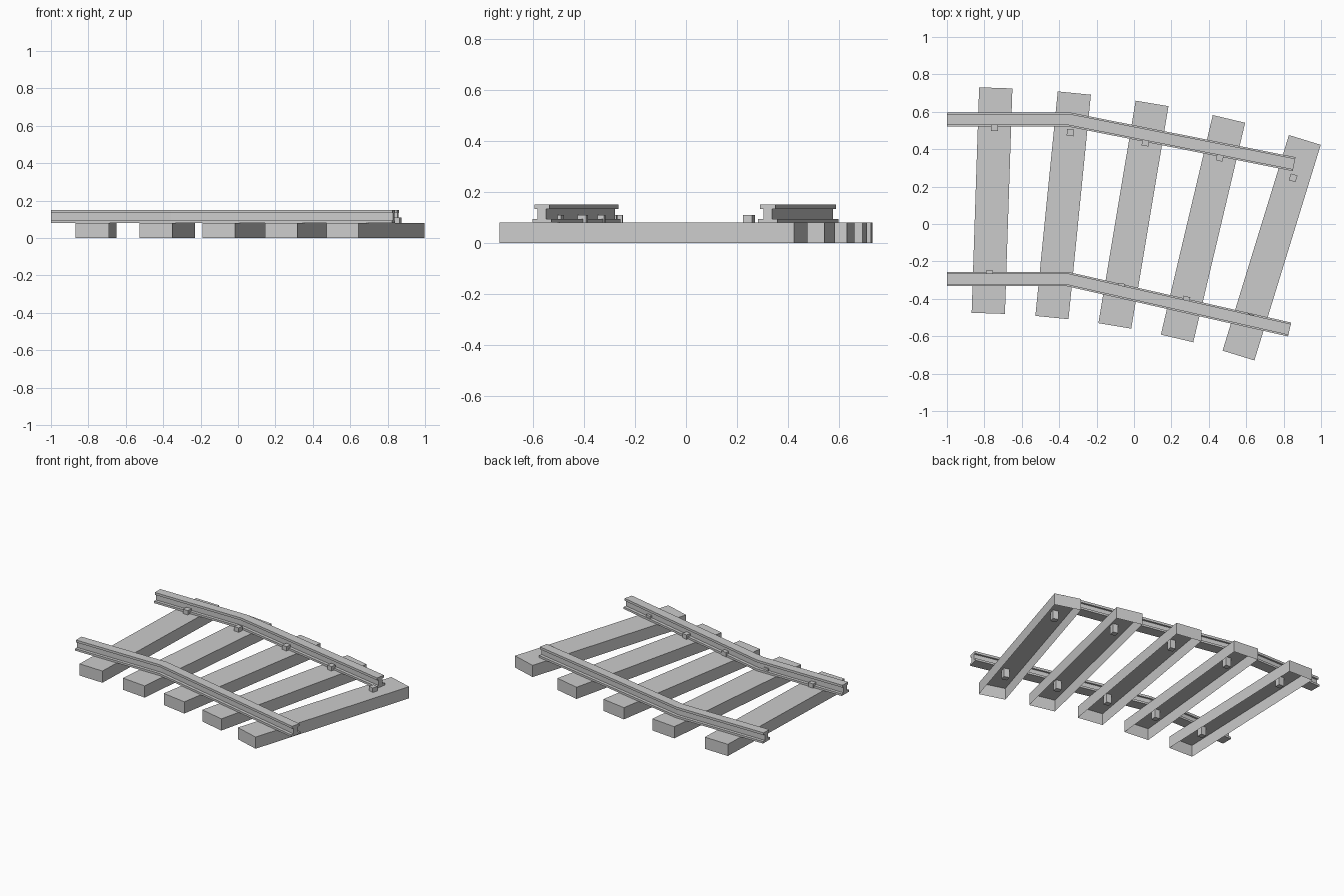
import bpy, bmesh
from math import radians, sin, cos
from mathutils import Vector, Matrix

if "Cube" in bpy.data.objects:
    bpy.data.objects.remove(bpy.data.objects["Cube"])


def finish(name, bm):
    bmesh.ops.recalc_face_normals(bm, faces=bm.faces)
    mesh = bpy.data.meshes.new(name)
    bm.to_mesh(mesh)
    bm.free()
    obj = bpy.data.objects.new(name, mesh)
    bpy.context.collection.objects.link(obj)
    return obj


def box(name, center, size, angle, open_bottom=False):
    bm = bmesh.new()
    bmesh.ops.create_cube(bm, size=1)
    if open_bottom:
        low = [f for f in bm.faces if f.normal.z < -0.5]
        bmesh.ops.delete(bm, geom=low, context='FACES')
    bm.transform(Matrix.Diagonal((*size, 1)))
    obj = finish(name, bm)
    obj.location = center
    obj.rotation_euler.z = angle
    return obj


def rail(name, path):
    # I-shaped section, swept along the path with a mitred bend
    half = [(0.038, 0.08), (0.038, 0.094), (0.017, 0.094),
            (0.017, 0.134), (0.030, 0.134), (0.030, 0.15)]
    section = half + [(-s, z) for s, z in reversed(half)]
    pts = [Vector(p) for p in path]
    dirs = [(b - a).normalized() for a, b in zip(pts, pts[1:])]
    bm = bmesh.new()
    rings = []
    for i, p in enumerate(pts):
        d0, d1 = dirs[max(i - 1, 0)], dirs[min(i, len(dirs) - 1)]
        d = (d0 + d1).normalized()
        side = Vector((-d.y, d.x)) / d.dot(d0)
        rings.append([bm.verts.new((*(p + side * s), z)) for s, z in section])
    n = len(section)
    for a, b in zip(rings, rings[1:]):
        for k in range(n):
            m = (k + 1) % n
            bm.faces.new((a[k], a[m], b[m], b[k]))
    # end caps, split into foot, web and head
    for r in (rings[0], rings[-1]):
        bm.faces.new((r[0], r[1], r[2], r[9], r[10], r[11]))
        bm.faces.new((r[2], r[3], r[8], r[9]))
        bm.faces.new((r[3], r[4], r[5], r[6], r[7], r[8]))
    return finish(name, bm)


# Sleepers fanned along the curve, hollow underneath, each with two spikes
centers = [(-0.759, 0.125), (-0.379, 0.100), (-0.003, 0.050),
           (0.369, -0.025), (0.736, -0.127)]
for i, (x, y) in enumerate(centers):
    a = -radians(1.9 + 3.8 * i)
    box(f"sleeper_{i + 1}", (x, y, 0.04), (0.178, 1.206, 0.08), a, True)
    for side, d in (("outer", 0.391), ("inner", -0.391)):
        box(f"spike_{side}_{i + 1}", (x - sin(a) * d, y + cos(a) * d, 0.065),
            (0.037, 0.037, 0.09), a)

# Rails
rail("rail_outer", [(-1, 0.558), (-0.345, 0.558), (0.856, 0.320)])
rail("rail_inner", [(-1, -0.294), (-0.358, -0.294), (0.832, -0.564)])
